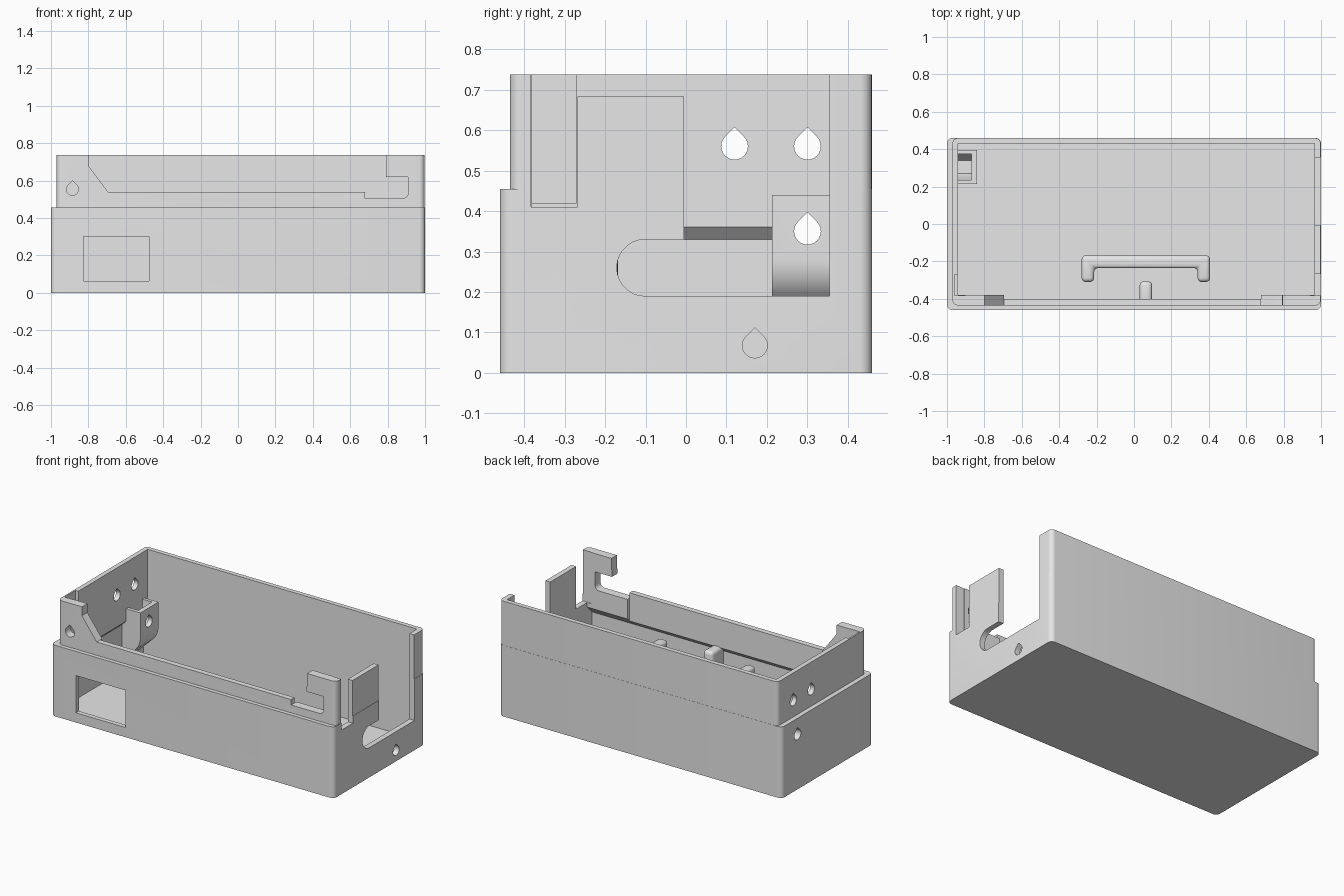
import bpy, bmesh, math

if "Cube" in bpy.data.objects:
    bpy.data.objects.remove(bpy.data.objects["Cube"])

mat = bpy.data.materials.new("plain grey")
mat.diffuse_color = (0.8, 0.8, 0.8, 1)
mat.use_nodes = True
mat.node_tree.nodes["Principled BSDF"].inputs["Base Color"].default_value = mat.diffuse_color


def make(name, bm):
    bmesh.ops.recalc_face_normals(bm, faces=bm.faces)
    me = bpy.data.meshes.new(name)
    bm.to_mesh(me)
    bm.free()
    ob = bpy.data.objects.new(name, me)
    me.materials.append(mat)
    bpy.context.collection.objects.link(ob)
    return ob


def loft(name, rings):
    bm = bmesh.new()
    vs = [[bm.verts.new(p) for p in r] for r in rings]
    bm.faces.new(vs[0])
    bm.faces.new(vs[-1])
    n = len(vs[0])
    for a, b in zip(vs, vs[1:]):
        for i in range(n):
            j = (i + 1) % n
            bm.faces.new((a[i], a[j], b[j], b[i]))
    return make(name, bm)


def prism(name, axis, pts, lo, hi):
    """Extrude a 2D outline along an axis."""
    place = {'x': lambda a, b, h: (h, a, b),
             'y': lambda a, b, h: (a, h, b),
             'z': lambda a, b, h: (a, b, h)}[axis]
    return loft(name, [[place(a, b, h) for a, b in pts] for h in (lo, hi)])


def rect(x0, x1, y0, y1):
    return [(x0, y0), (x1, y0), (x1, y1), (x0, y1)]


def box(name, x0, x1, y0, y1, z0, z1):
    return prism(name, 'z', rect(x0, x1, y0, y1), z0, z1)


def arc(cx, cy, r, a0, a1, n):
    return [(cx + r * math.cos(math.radians(a0 + (a1 - a0) * i / n)),
             cy + r * math.sin(math.radians(a0 + (a1 - a0) * i / n))) for i in range(n + 1)]


def round_rect(x0, x1, y0, y1, r):
    return (arc(x1 - r, y1 - r, r, 0, 90, 6) + arc(x0 + r, y1 - r, r, 90, 180, 6)
            + arc(x0 + r, y0 + r, r, 180, 270, 6) + arc(x1 - r, y0 + r, r, 270, 360, 6))


def teardrop(cx, cz, r):
    return arc(cx, cz, r, 135, 405, 18) + [(cx, cz + r * 1.414)]


def apply_mods(ob):
    dg = bpy.context.evaluated_depsgraph_get()
    me = bpy.data.meshes.new_from_object(ob.evaluated_get(dg))
    ob.modifiers.clear()
    ob.data = me


def combine(ob, other, op):
    m = ob.modifiers.new("bool", 'BOOLEAN')
    m.object, m.operation, m.solver = other, op, 'EXACT'
    apply_mods(ob)
    bpy.data.objects.remove(other)


def smooth(ob):
    bpy.ops.object.select_all(action='DESELECT')
    ob.select_set(True)
    bpy.context.view_layer.objects.active = ob
    bpy.ops.object.shade_smooth_by_angle(angle=math.radians(32))


# Outer shell: full lower part, upper part stepped in at the front and left
case = prism("case", 'z', round_rect(-1, 1, -0.46, 0.46, 0.03), 0, 0.455)
combine(case, prism("upper", 'z', round_rect(-0.97, 0.998, -0.435, 0.459, 0.028), 0.3, 0.737), 'UNION')

# Cavity with a sloped overhang under the upper walls
low, high = rect(-0.97, 0.965, -0.43, 0.43), rect(-0.94, 0.965, -0.4, 0.43)
combine(case, loft("cavity", [[(x, y, z) for x, y in r] for r, z in
                              ((low, 0.03), (low, 0.33), (high, 0.36), (high, 0.8))]), 'DIFFERENCE')

# Thickened front corners
thick = [(-0.42, 0.34), (-0.38, 0.38), (-0.38, 0.737), (-0.42, 0.737)]
for x0, x1 in ((-0.955, -0.695), (0.68, 0.98)):
    combine(case, prism("corner", 'x', thick, x0, x1), 'UNION')

# Nut bracket on the left wall, with a curved corbel below
corbel = [(-0.985, 0.44), (-0.84, 0.44)] + arc(-0.96, 0.28, 0.12, 0, -45, 6) + [(-0.985, 0.09)]
combine(case, prism("bracket", 'y', corbel, 0.213, 0.395), 'UNION')

# Front wall: sloped notch with hook slot, window and screw hole
notch = ([(-0.8, 0.8), (-0.8, 0.68), (-0.695, 0.54), (0.68, 0.54), (0.68, 0.505)]
         + arc(0.88, 0.535, 0.03, -90, 0, 5) + [(0.91, 0.62), (0.79, 0.62), (0.796, 0.8)])
cuts = [prism("cut", 'y', notch, -0.5, -0.36),
        box("cut", -0.825, -0.475, -0.5, -0.41, 0.062, 0.3),
        prism("cut", 'y', teardrop(-0.885, 0.553, 0.032), -0.5, -0.36)]

# Right wall: narrow gap, lowered tab, large opening with round-ended slot, hole
opening = ([(-0.005, 0.8), (-0.005, 0.33)] + arc(-0.101, 0.26, 0.07, 90, 270, 14)
           + [(0.355, 0.19), (0.355, 0.8)])
cuts += [box("cut", 0.94, 1.1, -0.383, -0.268, 0.41, 0.8),
         box("cut", 0.94, 1.1, -0.269, -0.004, 0.683, 0.8),
         prism("cut", 'x', opening, 0.94, 1.1),
         prism("cut", 'x', teardrop(0.17, 0.068, 0.031), 0.94, 1.1)]

# Left wall: shallow inner recess, screw holes, hexagonal nut pocket
pocket = [(0.235, 0.8), (0.235, 0.35), (0.27, 0.29), (0.34, 0.29), (0.375, 0.35), (0.375, 0.8)]
cuts += [box("cut", -0.96, -0.9, -0.382, -0.27, 0.42, 0.8),
         prism("cut", 'x', pocket, -0.94, -0.87)]
for y, z in ((0.12, 0.56), (0.3, 0.56), (0.3, 0.35)):
    cuts.append(prism("cut", 'x', teardrop(y, z, 0.033), -1.1, -0.8))
for c in cuts:
    combine(case, c, 'DIFFERENCE')
smooth(case)

# Cable strain-relief ribs standing on the floor
u_shape = [(-0.28, -0.31), (-0.213, -0.31), (-0.213, -0.235), (0.34, -0.235),
           (0.34, -0.31), (0.407, -0.31), (0.407, -0.168), (-0.28, -0.168)]
ribs = [prism("cable_rib", 'z', u_shape, 0.005, 0.365),
        box("cable_peg", 0.03, 0.097, -0.44, -0.307, 0.005, 0.365)]
for rib in ribs:
    b = rib.modifiers.new("bevel", 'BEVEL')
    b.width, b.segments = 0.022, 4
    apply_mods(rib)
    smooth(rib)
